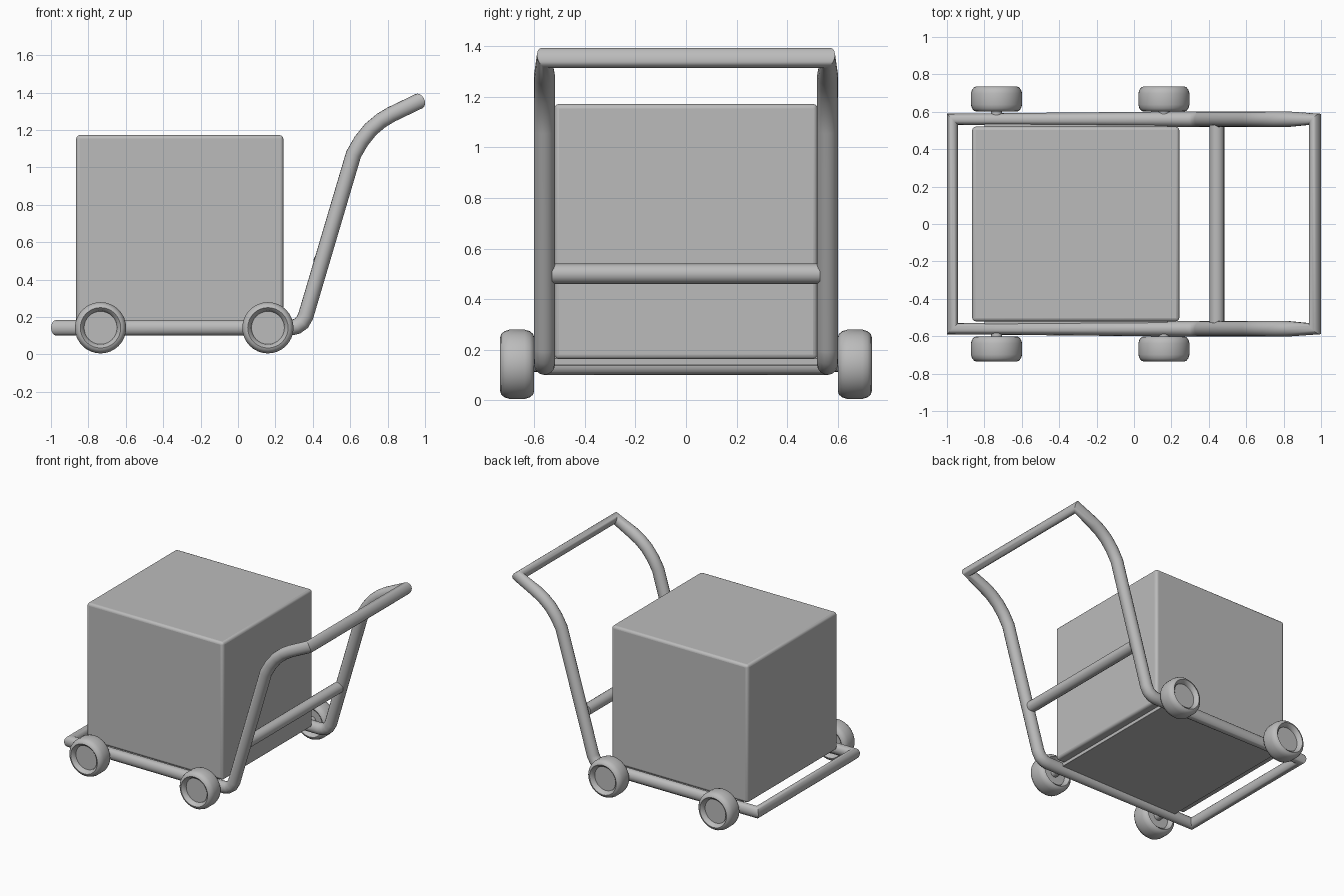
import bpy, math
from mathutils import Matrix

if "Cube" in bpy.data.objects:
    bpy.data.objects.remove(bpy.data.objects["Cube"])

grey = bpy.data.materials.new("plain grey")
grey.diffuse_color = (0.5, 0.5, 0.5, 1)
grey.use_nodes = True
grey.node_tree.nodes["Principled BSDF"].inputs["Base Color"].default_value = grey.diffuse_color


def finish(ob, angle=40):
    if not ob.data.materials:
        ob.data.materials.append(grey)
    bpy.ops.object.select_all(action='DESELECT')
    ob.select_set(True)
    bpy.context.view_layer.objects.active = ob
    if ob.type == 'CURVE':
        bpy.ops.object.convert(target='MESH')
        ob = bpy.context.object
    bpy.ops.object.shade_smooth_by_angle(angle=math.radians(angle))
    return ob


def tube(name, pts, r, cyclic=False):
    cu = bpy.data.curves.new(name, 'CURVE')
    cu.dimensions = '3D'
    cu.bevel_depth = r
    cu.bevel_resolution = 6
    cu.use_fill_caps = True
    sp = cu.splines.new('POLY')
    sp.points.add(len(pts) - 1)
    for p, c in zip(sp.points, pts):
        p.co = (*c, 1)
    sp.use_cyclic_u = cyclic
    ob = bpy.data.objects.new(name, cu)
    bpy.context.collection.objects.link(ob)
    return finish(ob)


def box(name, lo, hi, bevel):
    bpy.ops.mesh.primitive_cube_add(size=1, location=[(a + b) / 2 for a, b in zip(lo, hi)])
    ob = bpy.context.object
    ob.name = name
    ob.data.transform(Matrix.Diagonal([b - a for a, b in zip(lo, hi)] + [1]))
    m = ob.modifiers.new("bevel", 'BEVEL')
    m.width, m.segments = bevel, 3
    return finish(ob)


def lathe(name, profile, loc, n=32):
    # revolve (radius, y) profile about the y axis
    verts, faces = [], []
    for i in range(n):
        a = 2 * math.pi * i / n
        verts += [(r * math.cos(a), y, r * math.sin(a)) for r, y in profile]
    k = len(profile)
    for i in range(n):
        j = (i + 1) % n
        for p in range(k - 1):
            faces.append((i * k + p, i * k + p + 1, j * k + p + 1, j * k + p))
    faces.append([i * k for i in range(n)])
    faces.append([i * k + k - 1 for i in reversed(range(n))])
    me = bpy.data.meshes.new(name)
    me.from_pydata(verts, [], faces)
    ob = bpy.data.objects.new(name, me)
    bpy.context.collection.objects.link(ob)
    ob.location = loc
    return finish(ob)


# Continuous tubular frame: base rails rising into the push handle
side = [(-0.97, 0.142), (0.28, 0.142), (0.315, 0.15), (0.343, 0.17), (0.362, 0.205),
        (0.618, 1.07), (0.66, 1.142), (0.71, 1.204), (0.765, 1.25), (0.82, 1.283), (0.968, 1.354)]
Y = 0.56
loop = [(x, -Y, z) for x, z in side] + [(x, Y, z) for x, z in reversed(side)]
tube("frame", loop, 0.042, True)
tube("handle_crossbar", [(0.443, -0.53, 0.5), (0.443, 0.53, 0.5)], 0.04)

# Deck plate and the crate on it
box("deck", (-0.80, -0.54, 0.138), (0.18, 0.54, 0.166), 0.003)
box("crate", (-0.865, -0.52, 0.162), (0.242, 0.52, 1.172), 0.018)

# Wheels: rounded tyre with recessed hub on both faces, plus stub axle
half = [(0.088, 0.035), (0.092, 0.052), (0.108, 0.067), (0.120, 0.063),
        (0.131, 0.050), (0.137, 0.030)]
profile = half + [(r, -y) for r, y in reversed(half)]
for x in (-0.735, 0.16):
    for s in (-1, 1):
        lathe("wheel", profile, (x, s * 0.668, 0.142))
        tube("axle", [(x, s * 0.56, 0.142), (x, s * 0.66, 0.142)], 0.03)
